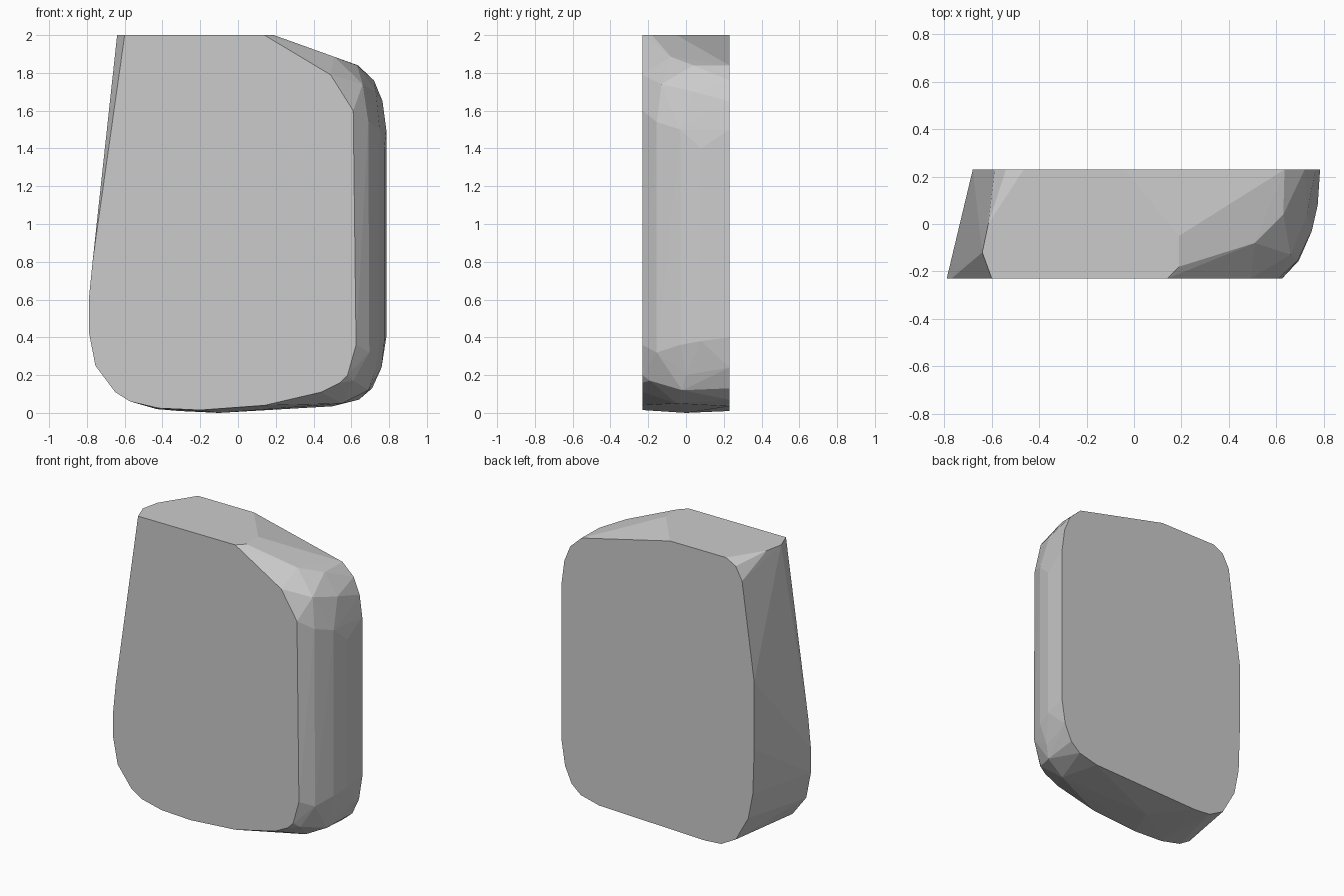
import bpy, bmesh
from math import radians

cube = bpy.data.objects.get("Cube")
if cube:
    bpy.data.objects.remove(cube, do_unlink=True)

HALF = 0.23  # half the thickness

# Outline of the broad front face (x, z)
front = [(-.6, 2), (.14, 2), (.49, 1.79), (.61, 1.6), (.625, .36), (.58, .2),
         (.54, .16), (.44, .11), (.14, .04), (-.2, .015), (-.42, .025),
         (-.57, .06), (-.65, .11), (-.755, .25), (-.79, .43), (-.79, .6), (-.77, .8)]

# Outline of the back face (x, z)
back = [(-.465, 2), (-.04, 2), (.635, 1.84), (.72, 1.76), (.765, 1.65), (.785, 1.5),
        (.785, .4), (.76, .24), (.71, .13), (.64, .07), (.5, .035), (-.31, .01),
        (-.43, .02), (-.54, .08), (-.635, .25), (-.67, .43), (-.68, .74),
        (-.68, 1.2), (-.62, 1.64), (-.588, 1.87), (-.54, 1.96)]

# Points on the rounded side and worn edges between the faces (x, y, z)
between = [(-.64, -.12, 2), (-.615, 0, 2), (.19, -.18, 2), (.19, -.05, 2),
           (.51, -.08, 1.885), (.66, -.13, 1.74), (.63, .04, 1.84), (.73, .04, 1.7),
           (.69, -.155, 1.54), (.75, -.03, 1.5), (.775, .08, 1.4),
           (.695, -.155, .32), (.75, -.03, .36), (.775, .08, .38),
           (.61, -.19, .17), (.72, 0, .2), (.69, -.02, .12), (.55, -.05, .05),
           (-.1, 0, 0)]

# Wrap the two outlines and the edge points in one faceted slab
bm = bmesh.new()
for x, z in front:
    bm.verts.new((x, -HALF, z))
for x, z in back:
    bm.verts.new((x, HALF, z))
for p in between:
    bm.verts.new(p)
hull = bmesh.ops.convex_hull(bm, input=bm.verts[:])
loose = {g for g in hull["geom_interior"] + hull["geom_unused"]
         if isinstance(g, bmesh.types.BMVert)}
bmesh.ops.delete(bm, geom=list(loose), context='VERTS')
bmesh.ops.dissolve_limit(bm, angle_limit=radians(.5), verts=bm.verts[:], edges=bm.edges[:])
bmesh.ops.recalc_face_normals(bm, faces=bm.faces[:])

mesh = bpy.data.meshes.new("stone_slab")
bm.to_mesh(mesh)
bm.free()
slab = bpy.data.objects.new("stone_slab", mesh)
bpy.context.collection.objects.link(slab)

# Plain grey stone
grey = bpy.data.materials.new("light_grey")
grey.use_nodes = True
colour = (.6, .6, .6, 1)
grey.diffuse_color = colour
grey.node_tree.nodes["Principled BSDF"].inputs["Base Color"].default_value = colour
mesh.materials.append(grey)
